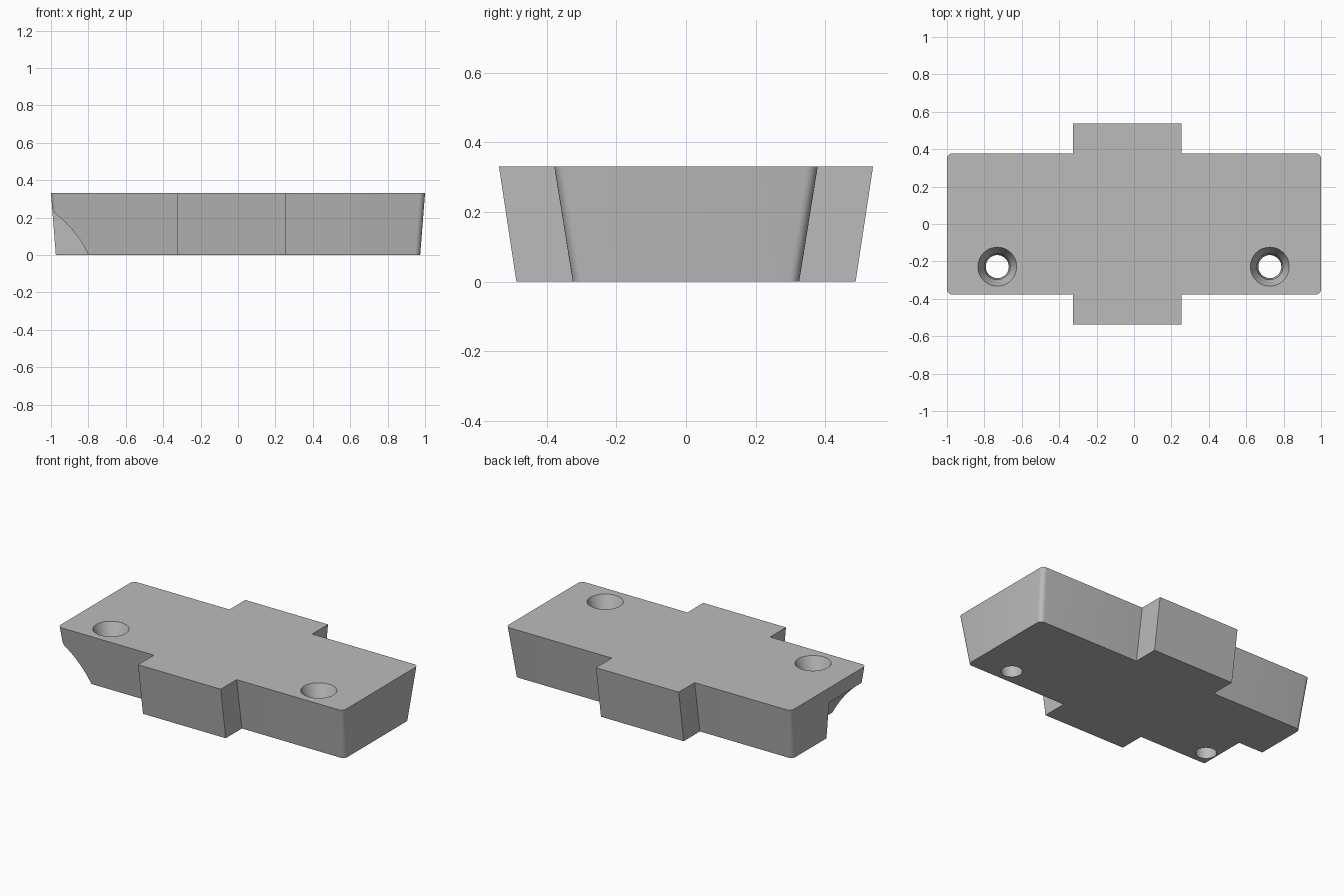
import bpy, bmesh, math

if "Cube" in bpy.data.objects:
    bpy.data.objects.remove(bpy.data.objects["Cube"])

TOP = 0.33
SCENE = bpy.context.scene.collection

grey = bpy.data.materials.new("mid grey")
grey.diffuse_color = (0.5, 0.5, 0.5, 1)
grey.use_nodes = True
grey.node_tree.nodes["Principled BSDF"].inputs["Base Color"].default_value = grey.diffuse_color


def loft(name, rings):
    """Closed solid through equal-length rings of 3D points, first to last."""
    bm = bmesh.new()
    rows = [[bm.verts.new(p) for p in ring] for ring in rings]
    n = len(rows[0])
    for a, b in zip(rows, rows[1:]):
        for i in range(n):
            j = (i + 1) % n
            bm.faces.new((a[i], a[j], b[j], b[i]))
    bm.faces.new(rows[0][::-1])
    bm.faces.new(rows[-1])
    bmesh.ops.recalc_face_normals(bm, faces=bm.faces)
    mesh = bpy.data.meshes.new(name)
    bm.to_mesh(mesh)
    bm.free()
    mesh.materials.append(grey)
    obj = bpy.data.objects.new(name, mesh)
    SCENE.objects.link(obj)
    return obj


def outline(half_x, half_y, tab_y, z, r=0.03, steps=6):
    """Rounded rectangle with a square tab on the front and back."""
    x0, x1 = -0.325, 0.255

    def corner(sx, sy, start):
        pts = []
        for k in range(steps + 1):
            a = math.radians(start + 90 * k / steps)
            pts.append((sx * (half_x - r) + r * math.cos(a),
                        sy * (half_y - r) + r * math.sin(a)))
        return pts

    pts = corner(1, 1, 0)
    pts += [(x1, half_y), (x1, tab_y), (x0, tab_y), (x0, half_y)]
    pts += corner(-1, 1, 90) + corner(-1, -1, 180)
    pts += [(x0, -half_y), (x0, -tab_y), (x1, -tab_y), (x1, -half_y)]
    pts += corner(1, -1, 270)
    return [(x, y, z) for x, y in pts]


def circle(r, n):
    return [(r * math.cos(math.tau * k / n), r * math.sin(math.tau * k / n))
            for k in range(n)]


# Tapered block with its two tabs
block = loft("mounting_block", [outline(0.974, 0.325, 0.487, 0),
                                outline(1.0, 0.378, 0.537, TOP)])

# Countersunk screw holes
cutters = []
for side, x in (("left", -0.731), ("right", 0.726)):
    profile = [(0.0615, -0.05), (0.0615, 0), (0.07, 0.25),
               (0.104, TOP), (0.104, TOP + 0.05)]
    cutters.append(loft(side + "_hole_cutter",
                        [[(x + u, -0.228 + v, z) for u, v in circle(r, 48)]
                         for r, z in profile]))

# Curved relief under the front left corner
cutters.append(loft("corner_relief_cutter",
                    [[(-1.34 + u, y, -0.25 + v) for u, v in circle(0.595, 96)]
                     for y in (-0.7, -0.015)]))

for c in cutters:
    c.hide_render = True
    mod = block.modifiers.new(c.name, 'BOOLEAN')
    mod.operation = 'DIFFERENCE'
    mod.solver = 'EXACT'
    mod.object = c

# Bake the cuts and drop the cutters
bpy.context.view_layer.update()
graph = bpy.context.evaluated_depsgraph_get()
cut_mesh = bpy.data.meshes.new_from_object(block.evaluated_get(graph))
block.modifiers.clear()
block.data = cut_mesh
for c in cutters:
    bpy.data.objects.remove(c)

# Smooth fillets and holes, sharp edges elsewhere
bpy.context.view_layer.objects.active = block
block.select_set(True)
bpy.ops.object.shade_smooth_by_angle(angle=math.radians(20))
